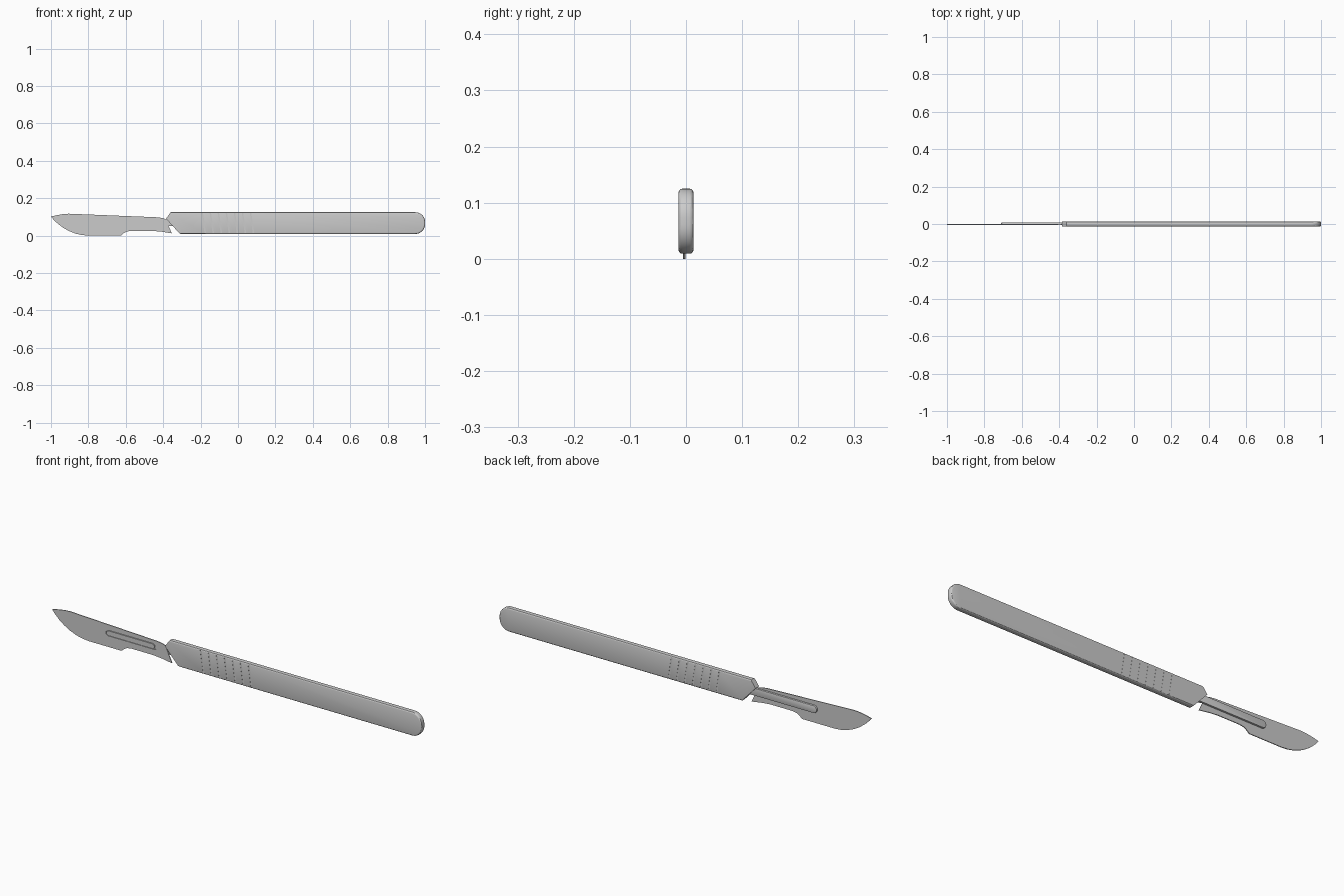
import bpy, bmesh
from math import sin, cos, radians

if "Cube" in bpy.data.objects:
    bpy.data.objects.remove(bpy.data.objects["Cube"])


def plate(name, pts, y0, y1, bevel=0.0, bevel_test=None, segments=3):
    """Extrude an x-z outline from y0 to y1, optionally rounding its rim."""
    bm = bmesh.new()
    face = bm.faces.new([bm.verts.new((x, y0, z)) for x, z in pts])
    ext = bmesh.ops.extrude_face_region(bm, geom=[face])
    for v in ext["geom"]:
        if isinstance(v, bmesh.types.BMVert):
            v.co.y = y1
    bmesh.ops.recalc_face_normals(bm, faces=bm.faces)
    if bevel:
        rim = [e for e in bm.edges
               if abs(e.verts[0].co.y - e.verts[1].co.y) < 1e-6 and bevel_test(e)]
        bmesh.ops.bevel(bm, geom=rim, offset=bevel, segments=segments,
                        profile=0.5, affect='EDGES', clamp_overlap=True)
    me = bpy.data.meshes.new(name)
    bm.to_mesh(me)
    bm.free()
    ob = bpy.data.objects.new(name, me)
    bpy.context.collection.objects.link(ob)
    return ob


def arc(cx, cz, r, a0, a1, n):
    return [(cx + r * cos(radians(a0 + (a1 - a0) * i / n)),
             cz + r * sin(radians(a0 + (a1 - a0) * i / n))) for i in range(n + 1)]


def pill(x0, x1, zc, r):
    return arc(x0 + r, zc, r, 90, 270, 10) + arc(x1 - r, zc, r, -90, 90, 10)


def cut(ob, cutter):
    mod = ob.modifiers.new("cut", 'BOOLEAN')
    mod.operation, mod.solver, mod.object = 'DIFFERENCE', 'EXACT', cutter
    cutter.hide_render = True
    cutter.hide_set(True)


def smooth(ob):
    bpy.ops.object.select_all(action='DESELECT')
    ob.select_set(True)
    bpy.context.view_layer.objects.active = ob
    bpy.ops.object.shade_smooth_by_angle(angle=radians(30))


# Handle: flat bar, slanted neck end, rounded butt, softened rim
outline = [(-0.36, 0.125), (-0.385, 0.09), (-0.31, 0.009)]
outline += arc(0.948, 0.061, 0.052, -90, 0, 10)
outline += arc(0.948, 0.073, 0.052, 0, 90, 10)
handle = plate("handle", outline, -0.0135, 0.0135, 0.007,
               lambda e: (e.verts[0].co.x + e.verts[1].co.x) / 2 > -0.3)

# Grip grooves: shallow slanted lines on both broad faces
bm = bmesh.new()
for i in range(7):
    x = -0.195 + i * 0.043
    for side in (-1, 1):
        lo = [(x + 0.018, 0.0), (x + 0.026, 0.0), (x + 0.006, 0.135), (x - 0.002, 0.135)]
        inner = [bm.verts.new((a, side * 0.0127, b)) for a, b in lo]
        outer = [bm.verts.new((a, side * 0.02, b)) for a, b in lo]
        bm.faces.new(inner)
        bm.faces.new(outer)
        for k in range(4):
            m = (k + 1) % 4
            bm.faces.new((inner[k], inner[m], outer[m], outer[k]))
bmesh.ops.recalc_face_normals(bm, faces=bm.faces)
me = bpy.data.meshes.new("groove_cutter")
bm.to_mesh(me)
bm.free()
grooves = bpy.data.objects.new("groove_cutter", me)
bpy.context.collection.objects.link(grooves)
cut(handle, grooves)
smooth(handle)

# Blade: thin curved-belly sheet with a mounting slot
blade_outline = [
    (-1.0, 0.102), (-0.985, 0.084), (-0.962, 0.062), (-0.935, 0.042),
    (-0.905, 0.025), (-0.87, 0.011), (-0.835, 0.003), (-0.80, 0.0),
    (-0.625, 0.0), (-0.612, 0.012), (-0.596, 0.021), (-0.575, 0.025),
    (-0.455, 0.025), (-0.41, 0.021), (-0.353, 0.012), (-0.372, 0.052),
    (-0.388, 0.088), (-0.405, 0.094), (-0.435, 0.098),
    (-0.905, 0.117), (-0.935, 0.115), (-0.97, 0.109)]
blade = plate("blade", blade_outline, -0.005, -0.001)
slot = plate("slot_cutter", pill(-0.71, -0.435, 0.068, 0.014), -0.02, 0.0005)
cut(blade, slot)
smooth(blade)

# Tang: rounded bar behind the blade, running into the handle
tang_outline = arc(-0.692, 0.068, 0.018, 90, 270, 12) + [(-0.30, 0.05), (-0.30, 0.086)]
tang = plate("tang", tang_outline, -0.001, 0.008, 0.002,
             lambda e: e.verts[0].co.y > 0, 2)
smooth(tang)

# Neck: thicker stub joining tang and handle behind the blade heel
neck = plate("neck", [(-0.385, 0.086), (-0.365, 0.05), (-0.30, 0.05), (-0.30, 0.086)],
             -0.005, 0.008)

# Locking rib: sits inside the blade slot
rib = plate("locking_rib", pill(-0.706, -0.447, 0.068, 0.0115), -0.0065, 0.0)
smooth(rib)
